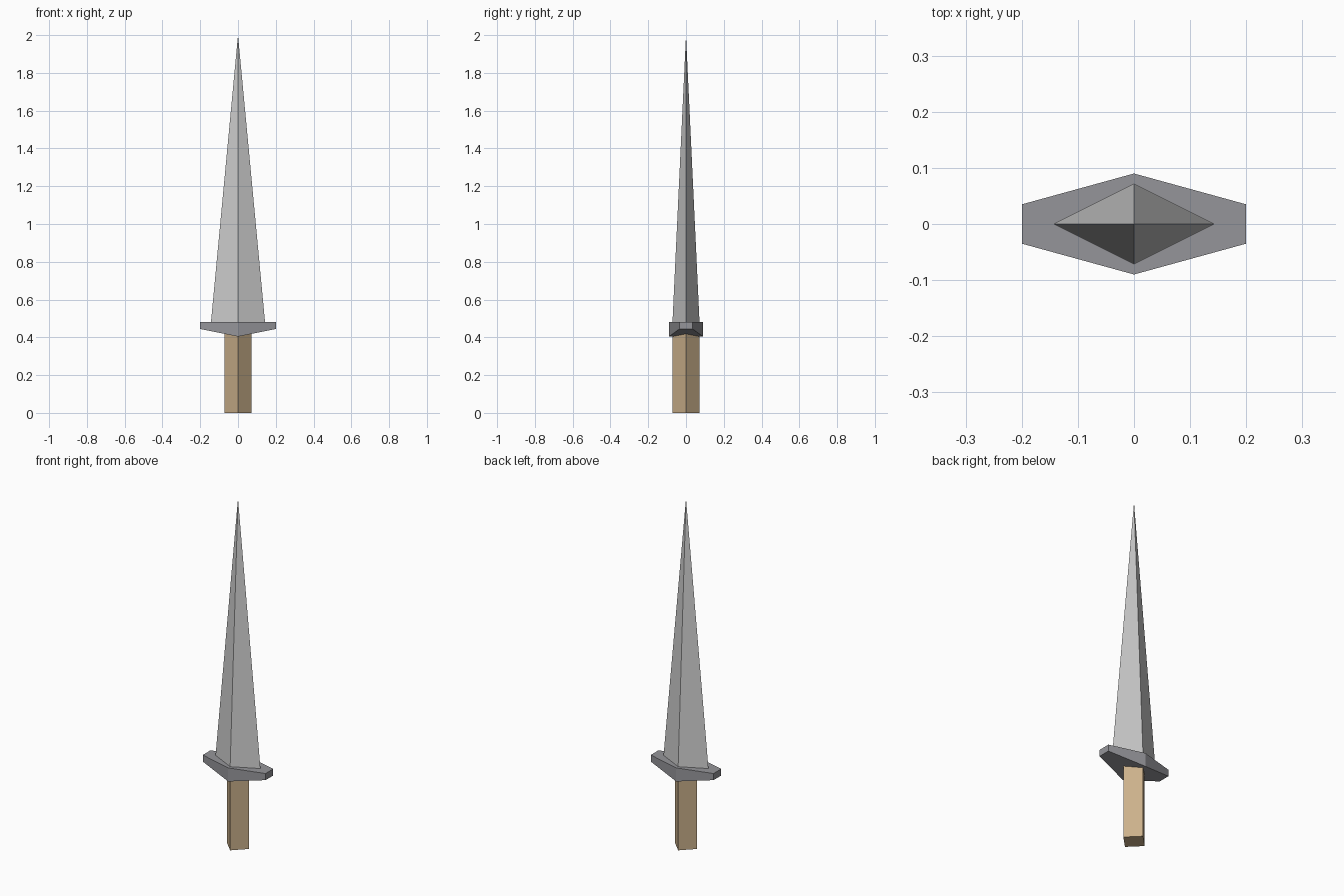
import bpy, bmesh

if "Cube" in bpy.data.objects:
    bpy.data.objects.remove(bpy.data.objects["Cube"])


def material(name, rgb):
    mat = bpy.data.materials.new(name)
    mat.diffuse_color = (*rgb, 1)
    mat.use_nodes = True
    mat.node_tree.nodes["Principled BSDF"].inputs["Base Color"].default_value = mat.diffuse_color
    return mat


def make_object(name, bm, mat=None):
    bmesh.ops.recalc_face_normals(bm, faces=bm.faces)
    mesh = bpy.data.meshes.new(name)
    bm.to_mesh(mesh)
    bm.free()
    obj = bpy.data.objects.new(name, mesh)
    bpy.context.collection.objects.link(obj)
    if mat:
        mesh.materials.append(mat)
    return obj


def four_sided(name, r_bottom, r_top, z0, z1, y_scale=1.0, mat=None):
    """Four-sided prism or spike with its corners on the x and y axes."""
    bm = bmesh.new()
    bmesh.ops.create_cone(bm, cap_ends=True, segments=4,
                          radius1=r_bottom, radius2=r_top, depth=z1 - z0)
    bmesh.ops.scale(bm, vec=(1, y_scale, 1), verts=bm.verts)
    bmesh.ops.translate(bm, vec=(0, 0, (z0 + z1) / 2), verts=bm.verts)
    return make_object(name, bm, mat)


wood = material("wood", (0.60, 0.44, 0.26))
dark_metal = material("dark_metal", (0.30, 0.30, 0.32))

GUARD_TOP = 0.482

# Grip: square bar turned on its corner, ending inside the guard
four_sided("handle", 0.0715, 0.0715, 0.0, 0.43, mat=wood)

# Blade: flattened four-sided spike
four_sided("blade", 0.143, 0.0, GUARD_TOP, 2.0, y_scale=0.5)

# Guard: long hexagon, flat on top, with a ridge underneath at the middle
outline = [(0.2, -0.035, 0.444), (0.2, 0.035, 0.444), (0, 0.09, 0.404),
           (-0.2, 0.035, 0.444), (-0.2, -0.035, 0.444), (0, -0.09, 0.404)]
bm = bmesh.new()
top = [bm.verts.new((x, y, GUARD_TOP)) for x, y, z in outline]
low = [bm.verts.new(p) for p in outline]
bm.faces.new(top)
for i in range(6):
    j = (i + 1) % 6
    bm.faces.new((low[i], low[j], top[j], top[i]))
bm.faces.new((low[5], low[0], low[1], low[2]))
bm.faces.new((low[2], low[3], low[4], low[5]))
make_object("guard", bm, dark_metal)
